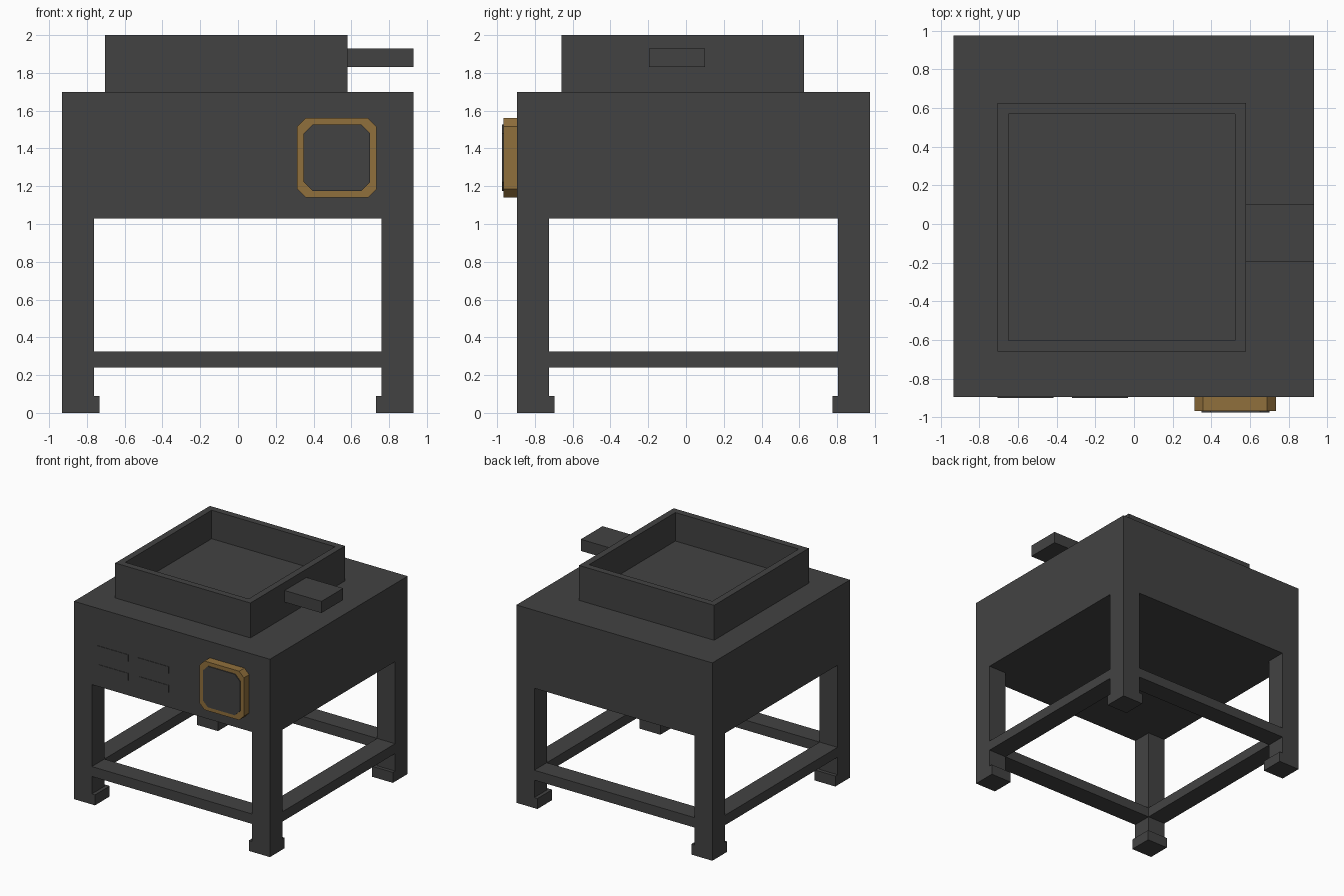
import bpy, bmesh

if "Cube" in bpy.data.objects:
    bpy.data.objects.remove(bpy.data.objects["Cube"])


def material(name, rgb):
    m = bpy.data.materials.new(name)
    m.diffuse_color = (*rgb, 1)
    m.use_nodes = True
    m.node_tree.nodes["Principled BSDF"].inputs["Base Color"].default_value = m.diffuse_color
    return m


DARK = material("charcoal", (0.055, 0.055, 0.055))
GOLD = material("bronze", (0.28, 0.16, 0.045))


def finish(name, bm, mat):
    bmesh.ops.recalc_face_normals(bm, faces=bm.faces)
    me = bpy.data.meshes.new(name)
    bm.to_mesh(me)
    bm.free()
    me.materials.append(mat)
    ob = bpy.data.objects.new(name, me)
    bpy.context.collection.objects.link(ob)
    return ob


def box_mesh(x0, x1, y0, y1, z0, z1):
    bm = bmesh.new()
    bmesh.ops.create_cube(bm, size=1)
    for v in bm.verts:
        v.co = (x1 if v.co.x > 0 else x0,
                y1 if v.co.y > 0 else y0,
                z1 if v.co.z > 0 else z0)
    return bm


def box(name, x0, x1, y0, y1, z0, z1, mat=DARK):
    return finish(name, box_mesh(x0, x1, y0, y1, z0, z1), mat)


def chamfered_plate(name, x0, x1, z0, z1, y0, y1, c, mat):
    """Square plate with cut corners, facing the front."""
    pts = [(x0 + c, z0), (x1 - c, z0), (x1, z0 + c), (x1, z1 - c),
           (x1 - c, z1), (x0 + c, z1), (x0, z1 - c), (x0, z0 + c)]
    bm = bmesh.new()
    f = bm.faces.new([bm.verts.new((x, y1, z)) for x, z in pts])
    r = bmesh.ops.extrude_face_region(bm, geom=[f], use_keep_orig=True)
    for v in r["geom"]:
        if isinstance(v, bmesh.types.BMVert):
            v.co.y = y0
    return finish(name, bm, mat)


X0, X1, Y0, Y1 = -0.933, 0.93, -0.895, 0.975
LEG, FOOT, FOOT_H = 0.17, 0.20, 0.09

# Main cabinet
box("cabinet", X0, X1, Y0, Y1, 1.03, 1.70)


# Legs with feet flared toward the inside
def corner_span(lo, hi, side, w):
    return (lo, lo + w) if side < 0 else (hi - w, hi)


for sx, nx in ((-1, "left"), (1, "right")):
    for sy, ny in ((-1, "front"), (1, "back")):
        for part, w, z0, z1 in (("leg", LEG, FOOT_H, 1.03), ("foot", FOOT, 0, FOOT_H)):
            box(f"{ny}_{nx}_{part}", *corner_span(X0, X1, sx, w),
                *corner_span(Y0, Y1, sy, w), z0, z1)

# Lower rails between the legs
for s, n in ((-1, "front"), (1, "back")):
    box(n + "_rail", X0 + LEG, X1 - LEG, *corner_span(Y0, Y1, s, LEG), 0.24, 0.325)
for s, n in ((-1, "left"), (1, "right")):
    box(n + "_rail", *corner_span(X0, X1, s, LEG), Y0 + LEG, Y1 - LEG, 0.24, 0.325)

# Open tray: inset the top face and push it down
bm = box_mesh(-0.705, 0.58, -0.66, 0.625, 1.70, 2.0)
top = max(bm.faces, key=lambda f: f.calc_center_median().z)
bmesh.ops.inset_region(bm, faces=[top], thickness=0.08)
r = bmesh.ops.extrude_face_region(bm, geom=[top])
for v in [g for g in r["geom"] if isinstance(g, bmesh.types.BMVert)]:
    v.co.z = 1.755
if top.is_valid:
    bmesh.ops.delete(bm, geom=[top], context='FACES_ONLY')
finish("tray", bm, DARK)

# Tray handle
box("tray_handle", 0.58, 0.93, -0.195, 0.10, 1.83, 1.93)

# Front panel: bronze frame with a dark face
chamfered_plate("panel_frame", 0.313, 0.733, 1.14, 1.56, -0.967, Y0, 0.045, GOLD)
chamfered_plate("panel_face", 0.348, 0.70, 1.175, 1.527, -0.975, -0.967, 0.048, DARK)

# Thin vent plates on the cabinet front
for i, x in enumerate((-0.705, -0.32)):
    for j, z in enumerate((1.16, 1.32)):
        box(f"vent_{i}_{j}", x, x + 0.29, Y0 - 0.004, Y0, z, z + 0.06)
